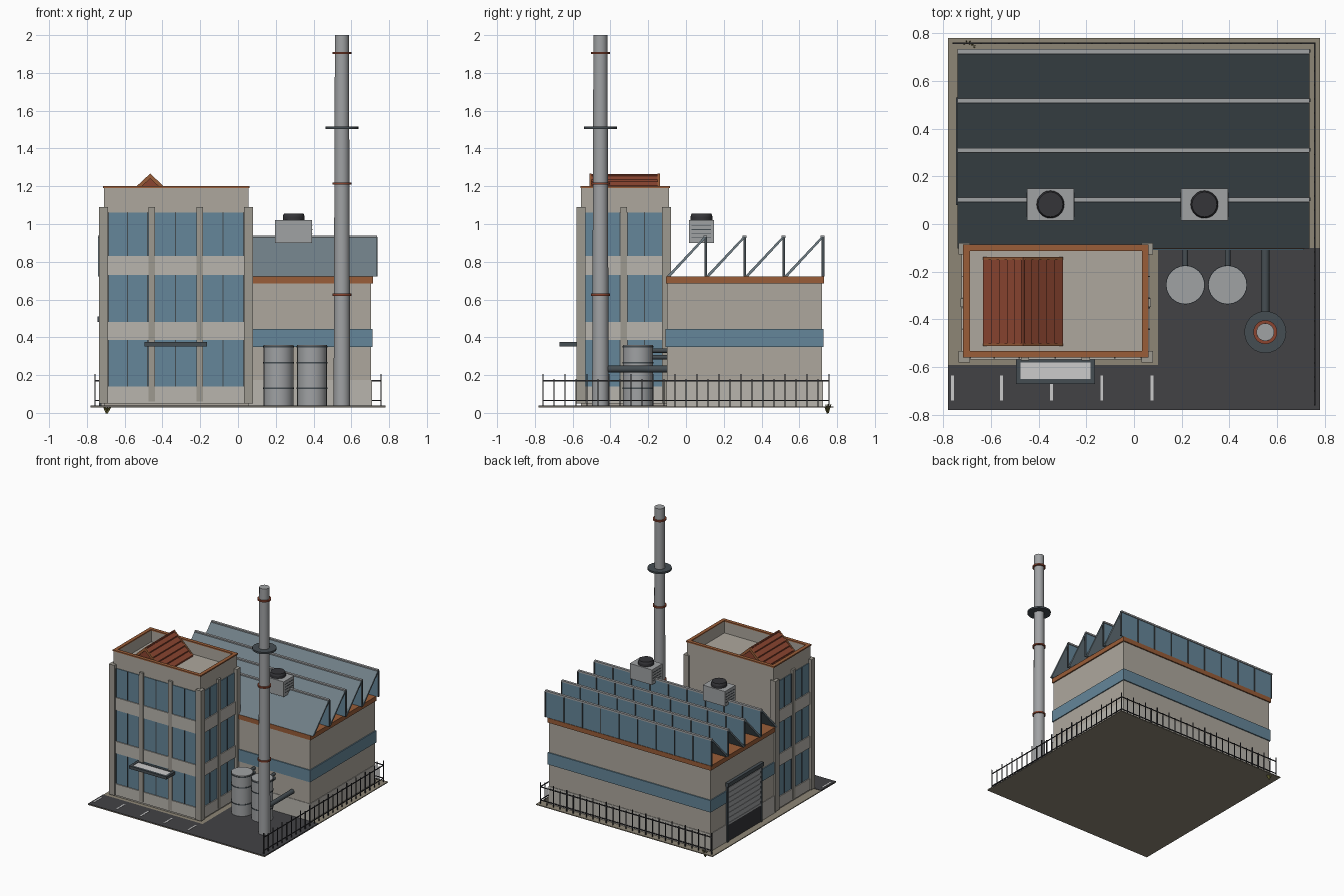
import bpy, bmesh, math, random
from mathutils import Matrix, Vector

if "Cube" in bpy.data.objects:
    bpy.data.objects.remove(bpy.data.objects["Cube"])

random.seed(3)

def mat(name, r, g, b):
    m = bpy.data.materials.new(name)
    m.diffuse_color = (r, g, b, 1)
    m.use_nodes = True
    m.node_tree.nodes["Principled BSDF"].inputs["Base Color"].default_value = m.diffuse_color
    return m

WALL = mat("wall", .42, .39, .34)
PALE = mat("pale_wall", .48, .46, .42)
PILLAR = mat("pillar", .34, .32, .28)
GLASS = mat("glass", .13, .24, .32)
FRAME = mat("dark_frame", .06, .075, .085)
ROOF = mat("slate_roof", .16, .21, .24)
TRIM = mat("orange_trim", .32, .11, .04)
RED = mat("red_sheet", .26, .06, .03)
STEEL = mat("steel", .35, .36, .37)
DARK = mat("dark", .035, .035, .04)
ASPHALT = mat("asphalt", .055, .055, .06)
PAVE = mat("paving", .27, .24, .18)
WHITE = mat("white", .65, .65, .63)
GREEN = mat("weeds", .16, .15, .04)

def finish(name, bm, m, smooth=False):
    bmesh.ops.recalc_face_normals(bm, faces=bm.faces)
    me = bpy.data.meshes.new(name)
    bm.to_mesh(me)
    bm.free()
    ob = bpy.data.objects.new(name, me)
    bpy.context.collection.objects.link(ob)
    me.materials.append(m)
    if smooth:
        bpy.context.view_layer.objects.active = ob
        ob.select_set(True)
        bpy.ops.object.shade_smooth_by_angle(angle=math.radians(40))
        ob.select_set(False)
    return ob

def boxes(name, m, items):
    """Each item is x0, x1, y0, y1, z0, z1."""
    bm = bmesh.new()
    for x0, x1, y0, y1, z0, z1 in items:
        c = Matrix.Translation(((x0 + x1) / 2, (y0 + y1) / 2, (z0 + z1) / 2))
        bmesh.ops.create_cube(bm, size=1, matrix=c @ Matrix.Diagonal((x1 - x0, y1 - y0, z1 - z0, 1)))
    return finish(name, bm, m)

def tubes(name, m, items, n=20):
    """Each item is start point, end point, start radius, end radius."""
    bm = bmesh.new()
    for a, b, r0, r1 in items:
        a, b = Vector(a), Vector(b)
        rot = (b - a).to_track_quat('Z', 'Y').to_matrix().to_4x4()
        bmesh.ops.create_cone(bm, cap_ends=True, segments=n, radius1=r0, radius2=r1,
                              depth=(b - a).length, matrix=Matrix.Translation((a + b) / 2) @ rot)
    return finish(name, bm, m, True)

def prism(name, m, profiles, axis, lo, hi):
    """Extrude 2D profiles (horizontal, z) along x or y."""
    bm = bmesh.new()
    for p in profiles:
        ends = [[bm.verts.new((t, u, v) if axis == 'x' else (u, t, v)) for u, v in p] for t in (lo, hi)]
        bm.faces.new(ends[0])
        bm.faces.new(ends[1])
        for i in range(len(p)):
            j = (i + 1) % len(p)
            bm.faces.new((ends[0][i], ends[0][j], ends[1][j], ends[1][i]))
    return finish(name, bm, m)

def ring(x0, x1, y0, y1, z0, z1, w):
    return [(x0, x1, y0, y0 + w, z0, z1), (x0, x1, y1 - w, y1, z0, z1),
            (x0, x0 + w, y0 + w, y1 - w, z0, z1), (x1 - w, x1, y0 + w, y1 - w, z0, z1)]

G = .035  # ground level

# Site
boxes("ground", PAVE, [(-.78, .78, -.78, .78, .028, G)])
boxes("asphalt", ASPHALT, [(-.78, .78, -.78, -.59, .03, .038), (.1, .78, -.59, -.1, .03, .038)])
boxes("parking_lines", WHITE, [(x - .006, x + .006, -.74, -.635, G, .04)
                               for x in (-.76, -.555, -.345, -.135, .075)])

# Factory hall
boxes("hall_walls", WALL, [(-.72, .705, -.1, .72, G, .69)])
boxes("hall_plinth", PALE, [(-.724, .709, -.104, .724, G, .175)])
boxes("hall_trim", TRIM, [(-.73, .715, -.105, .73, .685, .722)])
boxes("hall_window_band", GLASS, [(-.715, .713, -.108, .729, .35, .445),
                                  (-.728, -.7, .53, .729, .35, .445),
                                  (-.728, -.7, -.1, .08, .35, .445)])

# Roller door on the left wall
boxes("door_opening", DARK, [(-.727, -.7, .1, .51, G, .18)])
boxes("roller_shutter", STEEL, [(-.733 + .003 * (i % 2), -.7, .1, .51, .165 + i * .02, .185 + i * .02)
                                for i in range(16)])
boxes("door_frame", FRAME, [(-.735, -.7, .085, .1, G, .485), (-.735, -.7, .51, .525, G, .485),
                            (-.745, -.7, .08, .53, .48, .51)])

# Sawtooth roof with glazed north faces
PITCH, H = .207, .212
starts = [-.103 + i * PITCH for i in range(4)]
prism("sawtooth_slopes", ROOF, [[(y, .722), (y + .2, .722 + H), (y + .212, .722 + H - .004), (y + .02, .722)]
                                for y in starts], 'x', -.74, .735)
boxes("sawtooth_glass", GLASS, [(-.74, .735, y + .202, y + .208, .722, .93) for y in starts])
boxes("sawtooth_mullions", FRAME, [(x - .004, x + .004, y + .2, y + .214, .722, .93) for y in starts
                                   for x in [-.735 + i * .1633 for i in range(10)]])
boxes("sawtooth_ridges", STEEL, [(-.74, .735, y + .195, y + .215, .925, .938) for y in starts])

# Roof ventilation units
for side, x in (("left", -.35), ("right", .295)):
    boxes("vent_box_" + side, STEEL, [(x - .098, x + .098, .015, .148, .9, 1.02)])
    boxes("vent_louvres_" + side, FRAME, [(x - .1, x + .1, .03, .133, .925 + i * .022, .929 + i * .022)
                                          for i in range(4)])
    tubes("vent_fan_" + side, DARK, [((x, .082, 1.01), (x, .082, 1.04), .058, .058),
                                     ((x, .082, 1.04), (x, .082, 1.055), .058, .052)])

# Office tower
X0, X1, Y0, Y1 = -.71, .055, -.555, -.09
boxes("tower_walls", WALL, [(X0, X1, Y0, Y1, G, 1.1)])
boxes("tower_parapet", WALL, ring(X0, X1, Y0, Y1, 1.09, 1.192, .022))
boxes("tower_parapet_trim", TRIM, ring(X0 - .006, X1 + .006, Y0 - .004, Y1 + .004, 1.19, 1.2, .028))
boxes("corner_columns", PILLAR, [(x, x + .048, y, y + .048, .05, 1.09)
                                 for x in (-.735, .032) for y in (-.58, -.128)])
floors = ((.14, .385), (.48, .73), (.83, 1.06))
boxes("tower_windows", GLASS, [b for z0, z1 in floors for b in
      ((-.69, .035, Y0 - .005, Y0 + .01, z0, z1),
       (X0 - .005, X0 + .01, -.535, -.125, z0, z1), (X1 - .01, X1 + .005, -.535, -.125, z0, z1))])
front_m = (-.685, -.585, -.48, -.33, -.21, -.08, .03)
side_m = (-.44, -.35, -.31, -.22)
boxes("window_mullions", FRAME, [b for z0, z1 in floors for b in
      [(x - .003, x + .003, Y0 - .009, Y0, z0, z1) for x in front_m] +
      [(s - .009, s + .009, y - .003, y + .003, z0, z1) for s in (X0, X1) for y in side_m]])
bands = ((.05, .14), (.385, .48), (.73, .83))
boxes("spandrels", PALE, [b for z0, z1 in bands for b in
      ((-.69, .035, Y0 - .012, Y0, z0, z1),
       (X0 - .012, X0, -.535, -.125, z0, z1), (X1, X1 + .012, -.535, -.125, z0, z1))])
boxes("window_pillars", PILLAR, [(x - .017, x + .017, Y0 - .016, Y0, .06, 1.09) for x in (-.457, -.202)] +
      [(s - .016, s + .016, -.347, -.313, .06, 1.09) for s in (X0, X1)])

# Entrance canopy
boxes("canopy_frame", FRAME, ring(-.495, -.163, -.67, -.56, .352, .375, .02))
boxes("canopy_panel", WHITE, [(-.477, -.18, -.652, -.575, .358, .372)])

# Red gabled roof hatch with overlapping courses
prism("hatch_core", RED, [[(-.62, 1.1), (-.31, 1.1), (-.465, 1.255)]], 'y', -.5, -.15)
courses, tips = [], []
for s in (-1, 1):
    for i in range(5):
        u0, u1 = i * .033, (i + 1) * .033
        courses.append([(-.465 + s * u0, 1.258 - u0 * .94), (-.465 + s * (u1 + .002), 1.266 - u1 * .94),
                        (-.465 + s * (u1 + .002), 1.25 - u1 * .94), (-.465 + s * u0, 1.244 - u0 * .94)])
    tips.append([(-.465, 1.267), (-.465 + s * .168, 1.11), (-.465 + s * .152, 1.1), (-.465, 1.24)])
prism("hatch_courses", RED, courses, 'y', -.505, -.145)
for y in (-.512, -.15):
    prism("hatch_verge", TRIM, tips, 'y', y, y + .012)
tubes("hatch_ridge", RED, [((-.465, -.51, 1.257), (-.465, -.14, 1.257), .008, .008)], 8)

# Chimney
CX, CY = .55, -.453
tubes("chimney", STEEL, [((CX, CY, G), (CX, CY, 2), .044, .037)], 24)
tubes("chimney_bands", RED, [((CX, CY, z - .006), (CX, CY, z + .006), .05, .05)
                             for z in (.625, 1.215, 1.905)], 24)
tubes("chimney_platform", FRAME, [((CX, CY, 1.503), (CX, CY, 1.517), .088, .088)], 24)
tubes("chimney_duct", FRAME, [((CX, CY, .232), (CX, -.1, .232), .018, .018)], 12)

# Storage tanks
for side, x in (("left", .215), ("right", .392)):
    tubes("tank_" + side, STEEL, [((x, -.255, G), (x, -.255, .36), .079, .079)], 24)
    tubes("tank_hoops_" + side, FRAME, [((x, -.255, z - .004), (x, -.255, z + .004), .082, .082)
                                        for z in (.13, .265, .35)], 24)
    tubes("tank_pipes_" + side, FRAME, [((x, -.255, z), (x, -.1, z), .012, .012) for z in (.295, .33)], 10)

# Fence along the right and back edges
F, n = .757, 26
spots = [-F + i * 2 * F / n for i in range(n + 1)]
fence = [(F - .003, F + .003, t - .003, t + .003, G, .205 if i % 2 == 0 else .18) for i, t in enumerate(spots)]
fence += [(t - .003, t + .003, F - .003, F + .003, G, .205 if i % 2 == 0 else .18) for i, t in enumerate(spots[:-1])]
for z in (.065, .17):
    fence += [(F - .003, F + .003, -F, F, z - .003, z + .003), (-F, F, F - .003, F + .003, z - .003, z + .003)]
boxes("fence", DARK, fence)

# Weeds in the back left corner
blades = []
for i in range(14):
    a, r = i * 2.4, random.uniform(.015, .035)
    blades.append(((-.695, .75, 0), (-.695 + r * math.cos(a), .75 + .6 * r * math.sin(a),
                   random.uniform(.03, .06)), .006, .001))
tubes("weeds", GREEN, blades, 4)
